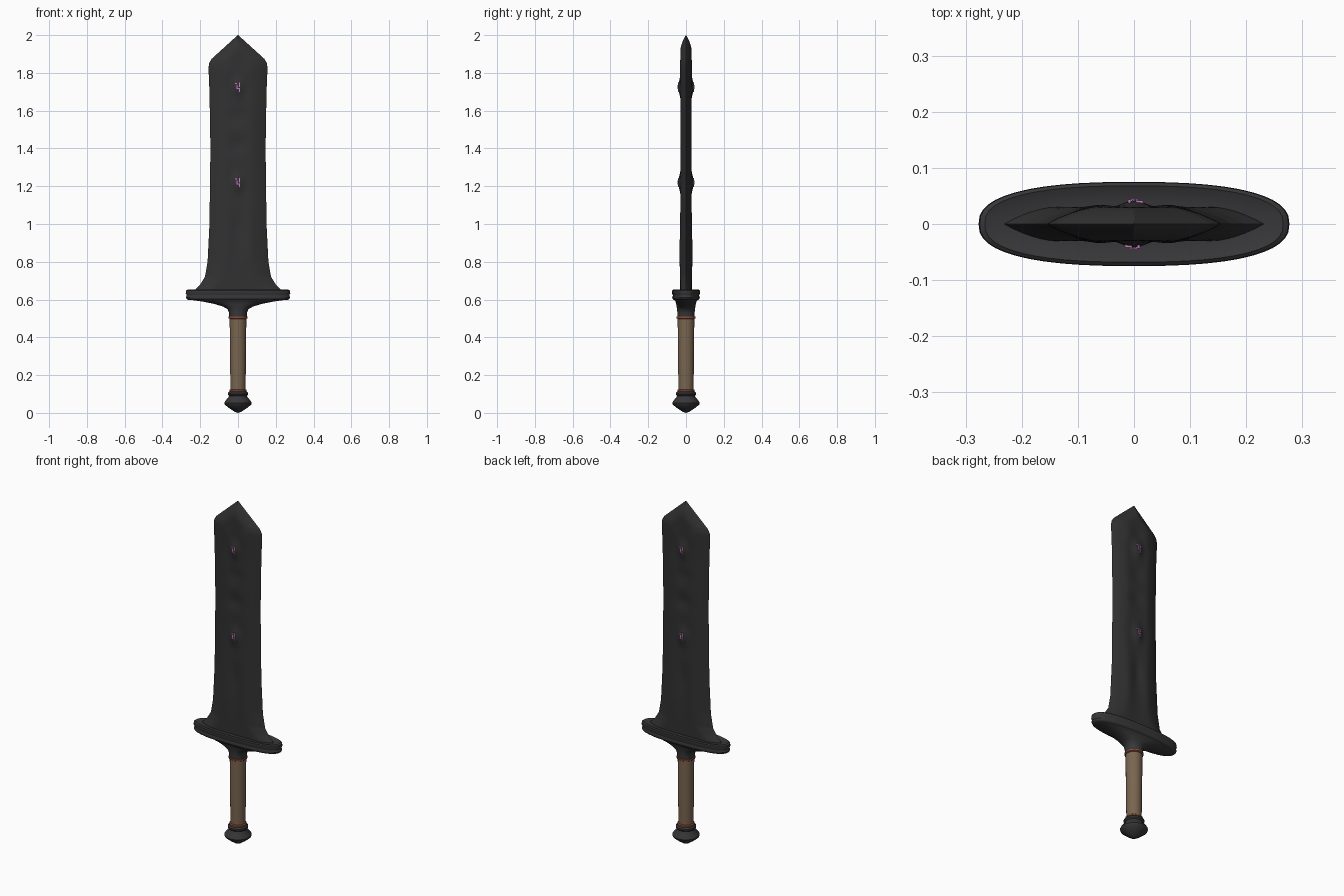
import bpy, bmesh, math
from mathutils import Vector

cube = bpy.data.objects.get("Cube")
if cube:
    bpy.data.objects.remove(cube, do_unlink=True)


def material(name, rgb):
    m = bpy.data.materials.new(name)
    m.use_nodes = True
    m.diffuse_color = (*rgb, 1)
    m.node_tree.nodes["Principled BSDF"].inputs["Base Color"].default_value = (*rgb, 1)
    return m


STEEL = material("dark steel", (0.031, 0.031, 0.031))
IRON = material("dark iron", (0.038, 0.038, 0.041))
LEATHER = material("brown leather", (0.19, 0.13, 0.08))
COPPER = material("copper red", (0.26, 0.07, 0.04))
PINK = material("glowing pink", (0.6, 0.2, 0.55))


def finish(name, bm, mat, angle=40):
    bmesh.ops.recalc_face_normals(bm, faces=bm.faces)
    mesh = bpy.data.meshes.new(name)
    bm.to_mesh(mesh)
    bm.free()
    ob = bpy.data.objects.new(name, mesh)
    bpy.context.collection.objects.link(ob)
    mesh.materials.append(mat)
    bpy.ops.object.select_all(action='DESELECT')
    ob.select_set(True)
    bpy.context.view_layer.objects.active = ob
    bpy.ops.object.shade_smooth_by_angle(angle=math.radians(angle))
    return ob


def loft(name, rings, mat, angle=40):
    """Skin a stack of closed rings and cap both ends."""
    bm = bmesh.new()
    loops = [[bm.verts.new(p) for p in ring] for ring in rings]
    n = len(loops[0])
    for a, b in zip(loops, loops[1:]):
        for i in range(n):
            j = (i + 1) % n
            bm.faces.new((a[i], a[j], b[j], b[i]))
    bm.faces.new(loops[0])
    bm.faces.new(loops[-1])
    return finish(name, bm, mat, angle)


def oval(rx, ry, z, power=1.0, n=48):
    """Ring in plan; a power below one squares off the oval."""
    ring = []
    for i in range(n):
        a = 2 * math.pi * i / n
        c, s = math.cos(a), math.sin(a)
        ring.append((rx * math.copysign(abs(c) ** power, c),
                     ry * math.copysign(abs(s) ** power, s), z))
    return ring


def lathe(name, profile, mat, n=24):
    return loft(name, [oval(r, r, z, n=n) for r, z in profile], mat)


def bump(x, z, cx, cz, sx, sz):
    return math.exp(-((x - cx) / sx) ** 2 - ((z - cz) / sz) ** 2)


# Blade outline (height, half width) and hammered surface
OUTLINE = [(0.63, 0.24), (0.65, 0.23), (0.68, 0.2), (0.72, 0.175), (0.8, 0.161),
           (1.0, 0.151), (1.4, 0.146), (1.7, 0.151), (1.82, 0.156),
           (1.85, 0.154), (1.875, 0.139), (2.0, 0.001)]
BOSSES = (1.22, 1.725)


def half_width(z):
    for (z0, w0), (z1, w1) in zip(OUTLINE, OUTLINE[1:]):
        if z <= z1:
            return w0 + (w1 - w0) * (z - z0) / (z1 - z0)
    return OUTLINE[-1][1]


def half_depth(x, z):
    e = max(0, min(1, (half_width(z) - abs(x)) / 0.085))
    t = 0.03 * e * (1.6 - 0.6 * e)
    relief = 0
    for c in BOSSES:
        relief += 0.019 * bump(x, z, 0, c, 0.032, 0.05)
        relief -= 0.007 * bump(x, z, 0, c, 0.06, 0.085)
    # Round dents between the bosses and a long arch above the guard
    relief -= 0.008 * bump(x, z, 0, 1.42, 0.045, 0.045)
    relief -= 0.006 * bump(x, z, 0, 1.57, 0.045, 0.045)
    relief -= 0.007 * bump(x, z, 0, 0.98, 0.03, 0.1)
    for s in (-1, 1):
        relief += 0.004 * bump(x, z, s * 0.06, 0.85, 0.03, 0.15)
        relief += 0.004 * bump(x, z, s * 0.05, 1.8, 0.03, 0.05)
    return t + relief * e


COLS, ROWS = 28, 110
heights = sorted({z for z, w in OUTLINE} | {0.63 + 1.37 * i / ROWS for i in range(ROWS)})
blade_rings = []
for z in heights:
    w = half_width(z)
    xs = [w * (2 * i / COLS - 1) for i in range(COLS + 1)]
    front = [(x, -half_depth(x, z), z) for x in xs]
    back = [(x, half_depth(x, z), z) for x in reversed(xs[1:-1])]
    blade_rings.append(front + back)
loft("blade", blade_rings, STEEL, 50)

# Small glowing marks on the bosses, both faces
MARKS = [(-0.01, 0.018, 0.012, 0.005), (0.008, 0.012, 0.005, 0.024),
         (-0.005, 0.0, 0.005, 0.022), (0.004, -0.008, 0.012, 0.005),
         (0.008, -0.018, 0.005, 0.014)]
for side, label in ((-1, "front"), (1, "back")):
    for n, c in enumerate(BOSSES):
        bm = bmesh.new()
        for dx, dz, sx, sz in MARKS:
            x, z = -side * dx, c + dz
            made = bmesh.ops.create_cube(bm, size=1)["verts"]
            bmesh.ops.scale(bm, vec=(sx, 0.006, sz), verts=made)
            bmesh.ops.translate(bm, vec=(x, side * half_depth(x, z), z), verts=made)
        finish(f"{label}_mark_{n + 1}", bm, PINK)

# Crossguard: wide plate with a grooved rim
guard = [(0.262, 0.064, 0.598), (0.272, 0.07, 0.603), (0.276, 0.073, 0.612),
         (0.272, 0.07, 0.62), (0.272, 0.07, 0.625), (0.277, 0.075, 0.633),
         (0.275, 0.074, 0.648), (0.266, 0.068, 0.653), (0.245, 0.056, 0.648),
         (0.19, 0.04, 0.645)]
loft("crossguard", [oval(rx, ry, z, 0.8) for rx, ry, z in guard], IRON)

# Flared neck under the guard
neck = [(0.046, 0.046, 0.5), (0.047, 0.046, 0.53), (0.056, 0.047, 0.55),
        (0.08, 0.05, 0.563), (0.125, 0.052, 0.577), (0.19, 0.056, 0.59),
        (0.262, 0.064, 0.6)]
loft("neck", [oval(rx, ry, z, 0.9) for rx, ry, z in neck], IRON)

# Grip, copper bands and pommel
lathe("grip", [(0.04, 0.1), (0.041, 0.2), (0.043, 0.35), (0.044, 0.5)], LEATHER)
for name, z, r in (("upper_band", 0.505, 0.05), ("lower_band", 0.117, 0.046)):
    h = 0.008
    lathe(name, [(r - 0.006, z - h), (r, z - h / 2), (r, z + h / 2), (r - 0.006, z + h)], COPPER)
lathe("pommel", [(0.002, 0.0), (0.02, 0.007), (0.045, 0.024), (0.07, 0.044),
                 (0.073, 0.053), (0.068, 0.063), (0.05, 0.083), (0.048, 0.09),
                 (0.054, 0.097), (0.054, 0.106), (0.047, 0.113)], IRON)
